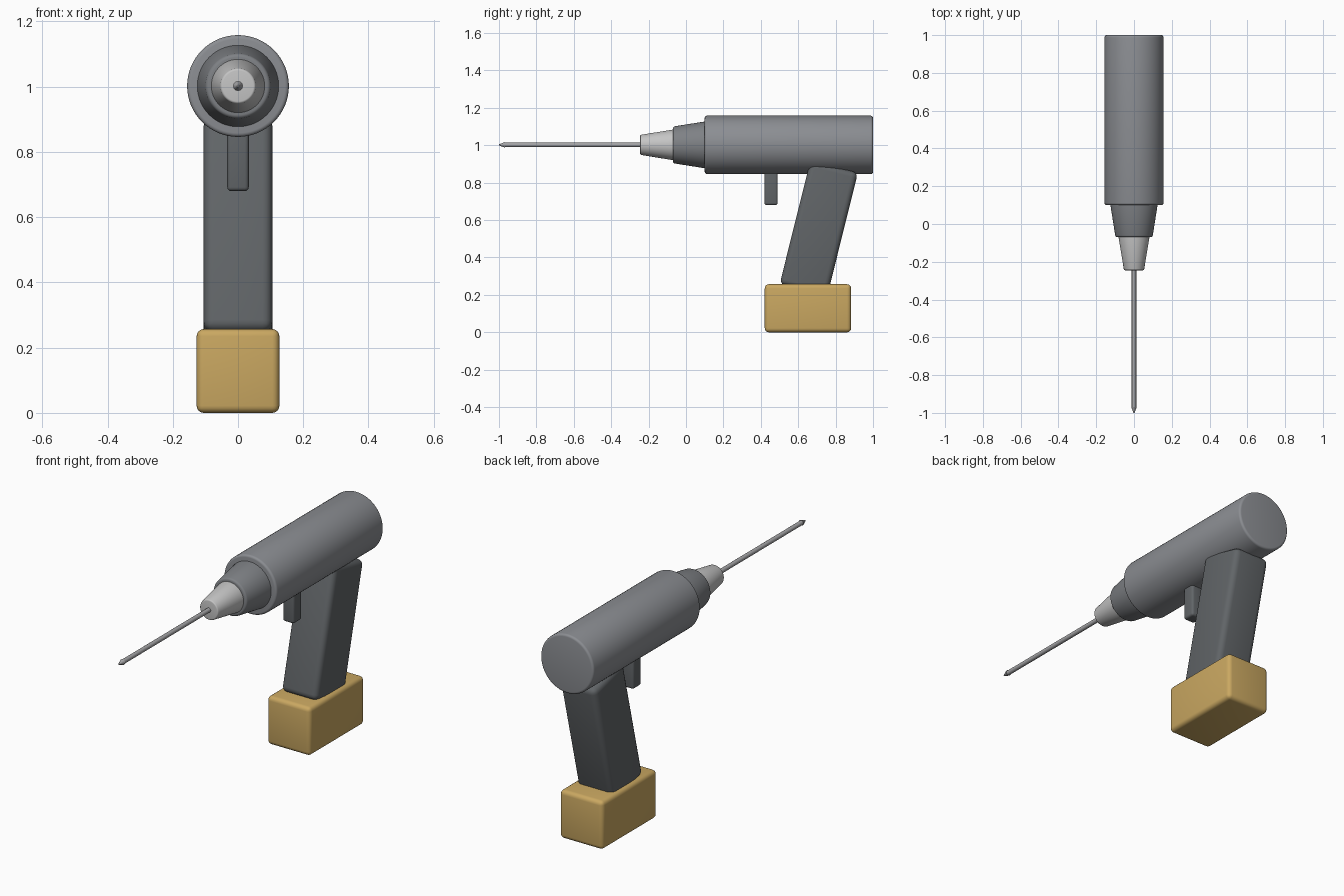
import bpy
import math

default = bpy.data.objects.get("Cube")
if default:
    bpy.data.objects.remove(default, do_unlink=True)

AXIS_Z = 1.002


def material(name, rgb):
    mat = bpy.data.materials.new(name)
    mat.use_nodes = True
    color = (*rgb, 1.0)
    mat.diffuse_color = color
    mat.node_tree.nodes["Principled BSDF"].inputs["Base Color"].default_value = color
    return mat


body_gray = material("body gray", (0.26, 0.27, 0.29))
collar_gray = material("collar gray", (0.21, 0.22, 0.235))
grip_gray = material("dark grip gray", (0.12, 0.13, 0.138))
chuck_silver = material("chuck silver", (0.56, 0.56, 0.56))
bit_steel = material("bit steel", (0.38, 0.38, 0.39))
battery_yellow = material("battery yellow", (0.59, 0.39, 0.12))


def finish(obj, name, mat, bevel):
    obj.name = name
    obj.data.materials.append(mat)
    if bevel:
        mod = obj.modifiers.new("rounded edges", "BEVEL")
        mod.width = bevel
        mod.segments = 4
        mod.limit_method = "ANGLE"
        mod.angle_limit = math.radians(40)
        bpy.ops.object.modifier_apply(modifier=mod.name)
    bpy.ops.object.shade_smooth_by_angle(angle=math.radians(35))
    return obj


def box(name, center, size, mat, bevel, tilt=0.0):
    bpy.ops.mesh.primitive_cube_add(size=1, location=center)
    obj = bpy.context.object
    obj.scale = size
    bpy.ops.object.transform_apply(location=False, rotation=False, scale=True)
    obj.rotation_euler.x = tilt
    return finish(obj, name, mat, bevel)


def barrel(name, back, front, back_radius, front_radius, mat, bevel=0.0, sides=64):
    # Round part lying along y, from its back end to its front end
    bpy.ops.mesh.primitive_cone_add(
        vertices=sides, radius1=back_radius, radius2=front_radius,
        depth=back - front, location=(0, (back + front) / 2, AXIS_Z),
        rotation=(math.pi / 2, 0, 0))
    return finish(bpy.context.object, name, mat, bevel)


# Motor housing and stepped nose
barrel("motor_housing", 1.0, 0.10, 0.156, 0.156, body_gray, 0.012)
barrel("nose_collar", 0.12, -0.07, 0.128, 0.098, collar_gray, 0.01)
barrel("chuck", -0.05, -0.245, 0.085, 0.053, chuck_silver, 0.006)

# Drill bit with pointed tip
barrel("bit_shaft", -0.23, -0.97, 0.012, 0.012, bit_steel, sides=16)
barrel("bit_tip", -0.968, -1.0, 0.015, 0.003, bit_steel, sides=16)

# Handle, trigger and battery
box("grip", (0, 0.71, 0.555), (0.21, 0.262, 0.68), grip_gray, 0.03,
    tilt=-math.radians(14))
box("trigger", (0, 0.455, 0.78), (0.066, 0.07, 0.20), grip_gray, 0.012)
box("battery", (0, 0.652, 0.1285), (0.254, 0.462, 0.257), battery_yellow, 0.022)
